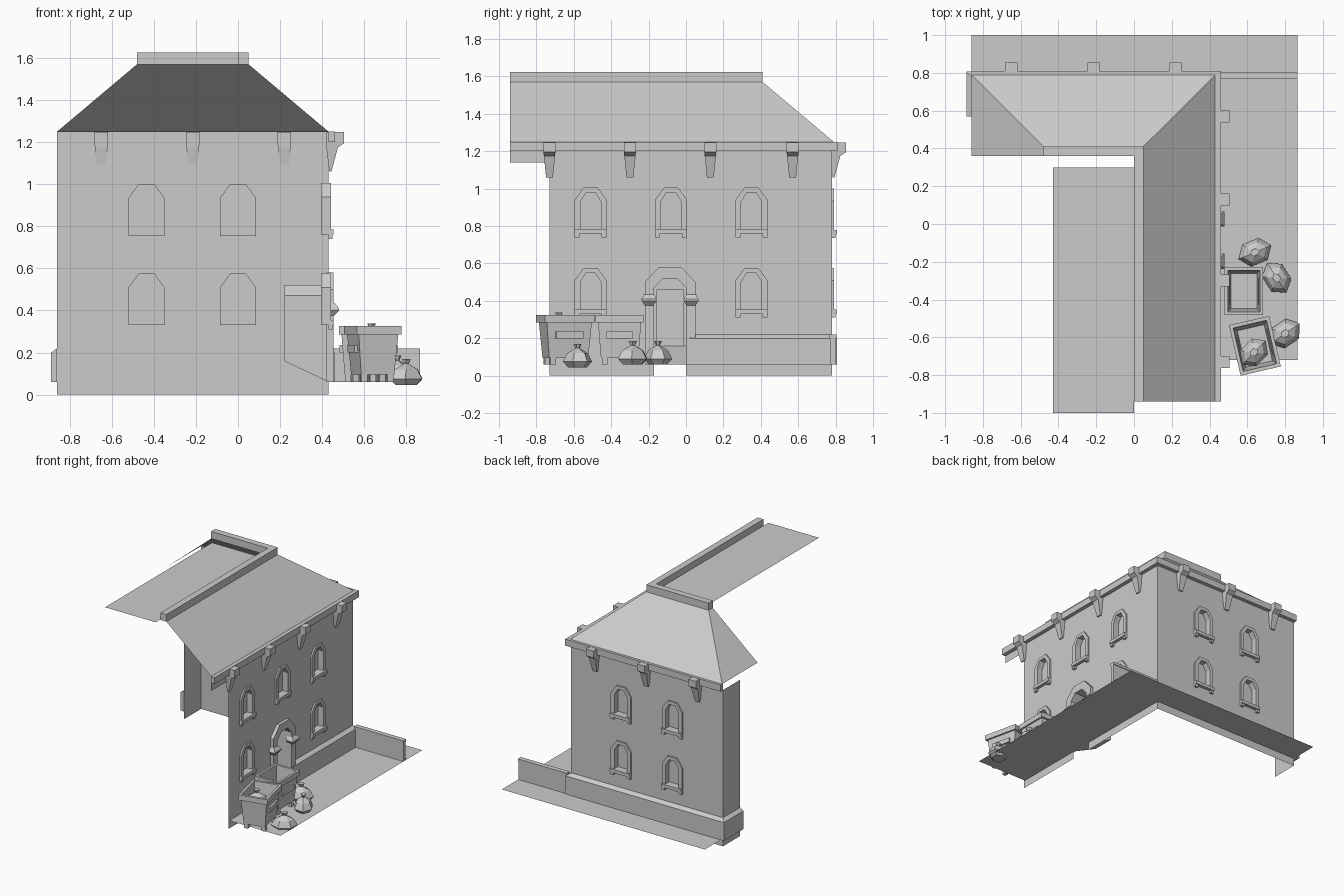
import bpy, bmesh, math
from mathutils import Vector, Matrix

old = bpy.data.objects.get("Cube")
if old:
    bpy.data.objects.remove(old, do_unlink=True)

grey = bpy.data.materials.new("plain_grey")
grey.use_nodes = True
grey.diffuse_color = (0.6, 0.6, 0.6, 1)
grey.node_tree.nodes["Principled BSDF"].inputs["Base Color"].default_value = (0.6, 0.6, 0.6, 1)

WALL_X, WALL_Y, LEFT_X = 0.43, 0.78, -0.86
GROUND = 0.06


# Wall frames: u runs along the wall, d points outward
def on_side(u, d, z):
    return Vector((WALL_X + d, u, z))


def on_back(u, d, z):
    return Vector((u, WALL_Y + d, z))


def finish(name, bm, out=None):
    """Turn a bmesh into an object; open sheets are turned to face 'out'."""
    if out is None:
        bmesh.ops.recalc_face_normals(bm, faces=bm.faces)
    else:
        bm.normal_update()
        for f in bm.faces:
            if f.normal.dot(Vector(out)) < 0:
                f.normal_flip()
    mesh = bpy.data.meshes.new(name)
    bm.to_mesh(mesh)
    bm.free()
    mesh.materials.append(grey)
    ob = bpy.data.objects.new(name, mesh)
    bpy.context.collection.objects.link(ob)
    return ob


def sheet(name, pts, out):
    bm = bmesh.new()
    bm.faces.new([bm.verts.new(p) for p in pts])
    return finish(name, bm, out)


def loft(name, rings, caps=True):
    """Skin a row of closed rings of equal length."""
    bm = bmesh.new()
    rows = [[bm.verts.new(p) for p in ring] for ring in rings]
    n = len(rows[0])
    for a, b in zip(rows, rows[1:]):
        for i in range(n):
            j = (i + 1) % n
            bm.faces.new((a[i], a[j], b[j], b[i]))
    if caps:
        bm.faces.new(rows[0])
        bm.faces.new(rows[-1])
    return finish(name, bm)


def box(name, lo, hi):
    rect = [(lo[0], lo[1]), (hi[0], lo[1]), (hi[0], hi[1]), (lo[0], hi[1])]
    return loft(name, [[(x, y, z) for x, y in rect] for z in (lo[2], hi[2])])


def wall_box(name, at, u0, u1, d0, d1, z0, z1):
    a, b = at(u0, d0, z0), at(u1, d1, z1)
    return box(name, a, b)


def arch(u, half, z0, shoulder, top):
    """Arched opening outline with chamfered shoulders."""
    k = half * 0.45
    return [(u - half, z0), (u - half, shoulder), (u - k, top),
            (u + k, top), (u + half, shoulder), (u + half, z0)]


def pierced_wall(name, at, outline, holes, out):
    bm = bmesh.new()
    for loop in [outline] + holes:
        vs = [bm.verts.new(at(u, 0, z)) for u, z in loop]
        for a, b in zip(vs, vs[1:] + vs[:1]):
            bm.edges.new((a, b))
    bmesh.ops.triangle_fill(bm, edges=bm.edges, use_beauty=True, normal=out)
    flat = [e for e in bm.edges if len(e.link_faces) == 2]
    bmesh.ops.dissolve_limit(bm, angle_limit=0.01, verts=bm.verts, edges=flat)
    return finish(name, bm, out)


def surround(name, at, outer, inner, d0, d1):
    """Moulded band between two outlines, each span a section of the band."""
    rings = []
    for o, i in zip(outer, inner):
        rings.append([at(o[0], d0, o[1]), at(o[0], d1, o[1]),
                      at(i[0], d1, i[1]), at(i[0], d0, i[1])])
    return loft(name, rings)


def window(name, at, u, z):
    outer = arch(u, 0.085, z + 0.03, z + 0.2, z + 0.265)
    inner = arch(u, 0.055, z + 0.03, z + 0.19, z + 0.24)
    surround(name + "_surround", at, outer, inner, -0.035, 0.012)
    pane = sheet(name + "_pane", [at(a, -0.034, b) for a, b in inner],
                 at(0, 1, 0) - at(0, 0, 0))
    wall_box(name + "_sill", at, u - 0.085, u + 0.085, -0.035, 0.025, z + 0.02, z + 0.045)
    for s in (-1, 1):
        wall_box(name + "_sill_foot", at, u + s * 0.072 - 0.013, u + s * 0.072 + 0.013,
                 0, 0.018, z, z + 0.02)
    return arch(u, 0.055, z + 0.035, z + 0.19, z + 0.24)


def bracket(name, at, u):
    steps = [(1.248, -0.01, 0.075, 0.032), (1.195, -0.01, 0.075, 0.032),
             (1.175, -0.01, 0.045, 0.03), (1.06, 0.004, 0.014, 0.018)]
    loft(name, [[at(u - w, a, z), at(u + w, a, z), at(u + w, b, z), at(u - w, b, z)]
                for z, a, b, w in steps])


# Side wall with windows, doorway notch and brackets
DOOR = -0.085
doorway = arch(DOOR, 0.085, 0, 0.47, 0.52)
side_holes = [window("side_window", on_side, u, z)
              for u, z in ((-0.51, 0.74), (-0.08, 0.74), (0.35, 0.74), (-0.51, 0.31), (0.35, 0.31))]
pierced_wall("side_wall", on_side,
             [(-0.73, 0)] + doorway + [(WALL_Y, 0), (WALL_Y, 1.22), (-0.73, 1.22)],
             side_holes, (1, 0, 0))
for u in (-0.73, -0.3, 0.13, 0.57):
    bracket("side_bracket", on_side, u)
sheet("eave_fascia", [on_side(u, 0, z) for u, z in
                      ((-0.94, 1.14), (-0.73, 1.14), (-0.73, 1.22), (-0.94, 1.22))], (1, 0, 0))

# Back wall and its short left return
back_holes = [window("back_window", on_back, u, z) for u in (-0.435, 0) for z in (0.31, 0.735)]
pierced_wall("back_wall", on_back,
             [(LEFT_X, 0), (WALL_X, 0), (WALL_X, 1.22), (LEFT_X, 1.22)], back_holes, (0, 1, 0))
for u in (-0.65, -0.215, 0.22):
    bracket("back_bracket", on_back, u)
sheet("left_wall_return", [(LEFT_X, y, z) for y, z in
                           ((0.57, 0), (WALL_Y, 0), (WALL_Y, 1.2), (0.57, 1.2))], (-1, 0, 0))

# Doorway: recess with sloping floor, door, arch and column caps
front = arch(DOOR, 0.085, GROUND, 0.47, 0.52)
rear = arch(DOOR, 0.085, 0.16, 0.47, 0.52)
loft("door_recess", [[on_side(u, 0, z) for u, z in front],
                     [on_side(u, -0.21, z) for u, z in rear]], caps=False)
sheet("door_back", [on_side(u, -0.21, z) for u, z in rear], (1, 0, 0))
wall_box("door", on_side, DOOR - 0.073, DOOR + 0.073, -0.208, -0.2, 0.16, 0.46)
surround("door_arch", on_side, arch(DOOR, 0.135, GROUND, 0.5, 0.58),
         arch(DOOR, 0.085, GROUND, 0.47, 0.52), -0.01, 0.025)
for s in (-1, 1):
    c = DOOR + s * 0.112
    loft("column_cap", [[on_side(c - w, -0.01, z), on_side(c + w, -0.01, z),
                         on_side(c + w, d, z), on_side(c - w, d, z)]
                        for z, w, d in ((0.375, 0.022, 0.028), (0.4, 0.04, 0.05),
                                        (0.41, 0.04, 0.05), (0.435, 0.025, 0.03))])


# Plinth and cornice swept around the corners
def sweep(name, path, profile):
    loft(name, [[(x + sx * d, y + sy * d, z) for d, z in profile]
                for x, y, sx, sy in path])


sweep("plinth", [(WALL_X, 0.02, 1, 0), (WALL_X, WALL_Y, 1, 1),
                 (LEFT_X, WALL_Y, -1, 1), (LEFT_X, 0.57, -1, 0)],
      [(0, GROUND), (0.028, GROUND), (0.028, 0.2), (0, 0.22)])
sweep("cornice", [(WALL_X, -0.94, 1, 0), (WALL_X, WALL_Y, 1, 1), (LEFT_X, WALL_Y, 0, 1)],
      [(0, 1.2), (0.03, 1.2), (0.03, 1.25), (0, 1.25)])

# Ground and low boundary wall
sheet("ground", [(x, y, GROUND) for x, y in
                 ((WALL_X, -0.72), (0.865, -0.72), (0.865, 1), (LEFT_X, 1),
                  (LEFT_X, WALL_Y), (WALL_X, WALL_Y))], (0, 0, 1))
box("boundary_wall", (0.45, 0.772, GROUND), (0.865, 0.8, 0.2))
box("boundary_coping", (0.45, 0.768, 0.2), (0.865, 0.805, 0.22))

# Hipped roof slopes
E, T = 1.25, 1.57
sheet("roof_side_slope", [(0.43, -0.94, E), (0.43, 0.79, E), (0.05, 0.41, T), (0.05, -0.94, T)], (1, 0, 1))
sheet("roof_back_slope", [(0.43, 0.79, E), (LEFT_X, 0.79, E), (-0.48, 0.41, T), (0.05, 0.41, T)], (0, 1, 1))
sheet("roof_left_slope", [(LEFT_X, 0.79, E), (LEFT_X, 0.36, E), (-0.48, 0.36, T), (-0.48, 0.41, T)], (-1, 0, 1))

# Flat roof and parapets
sheet("flat_roof", [(-0.43, -1, 1.575), (0, -1, 1.575), (0, 0.3, 1.575), (-0.43, 0.3, 1.575)], (0, 0, 1))
box("side_parapet", (0, -0.94, T), (0.05, 0.41, 1.625))
box("back_parapet", (-0.48, 0.36, T), (0, 0.41, 1.625))


# Dumpsters
def rect(hx, hy, z):
    return [(-hx, -hy, z), (hx, -hy, z), (hx, hy, z), (-hx, hy, z)]


def dumpster(x, y, turn, size):
    parts = [loft("dumpster_body", [rect(hx, hy, z) for hx, hy, z in (
        (0.075, 0.1, 0.095), (0.09, 0.115, 0.285), (0.102, 0.128, 0.285), (0.102, 0.128, 0.325),
        (0.085, 0.11, 0.325), (0.068, 0.092, 0.14))])]
    for sx in (-1, 1):
        parts.append(box("dumpster_pocket", (sx * 0.087 - 0.012, -0.07, 0.2),
                         (sx * 0.087 + 0.012, 0.07, 0.235)))
        for sy in (-1, 1):
            cx, cy = sx * 0.06, sy * 0.08
            parts.append(box("dumpster_foot", (cx - 0.014, cy - 0.014, GROUND),
                             (cx + 0.014, cy + 0.014, 0.1)))
    for p in parts:
        p.matrix_world = (Matrix.Translation((x, y, 0)) @ Matrix.Rotation(turn, 4, 'Z')
                          @ Matrix.Diagonal((size, size, 1, 1)))


dumpster(0.582, -0.355, 0, 1.0)
dumpster(0.64, -0.645, math.radians(13), 1.07)


# Tied rubbish bags
def bag(x, y, z, turn, size=1.0):
    rings = []
    for r, h in ((0.055, 0), (0.085, 0.03), (0.06, 0.075), (0.012, 0.102), (0.024, 0.125)):
        rings.append([(r * 1.1 * math.cos(i * math.tau / 6), r * 0.85 * math.sin(i * math.tau / 6), h)
                      for i in range(6)])
    ob = loft("rubbish_bag", rings)
    ob.matrix_world = (Matrix.Translation((x, y, z)) @ Matrix.Rotation(turn, 4, 'Z')
                       @ Matrix.Scale(size, 4))


bag(0.64, -0.15, GROUND, 0.4)
bag(0.755, -0.285, GROUND, -1.0)
bag(0.8, -0.58, 0.045, 0.6)
bag(0.635, -0.68, 0.22, 0.8, 0.95)
